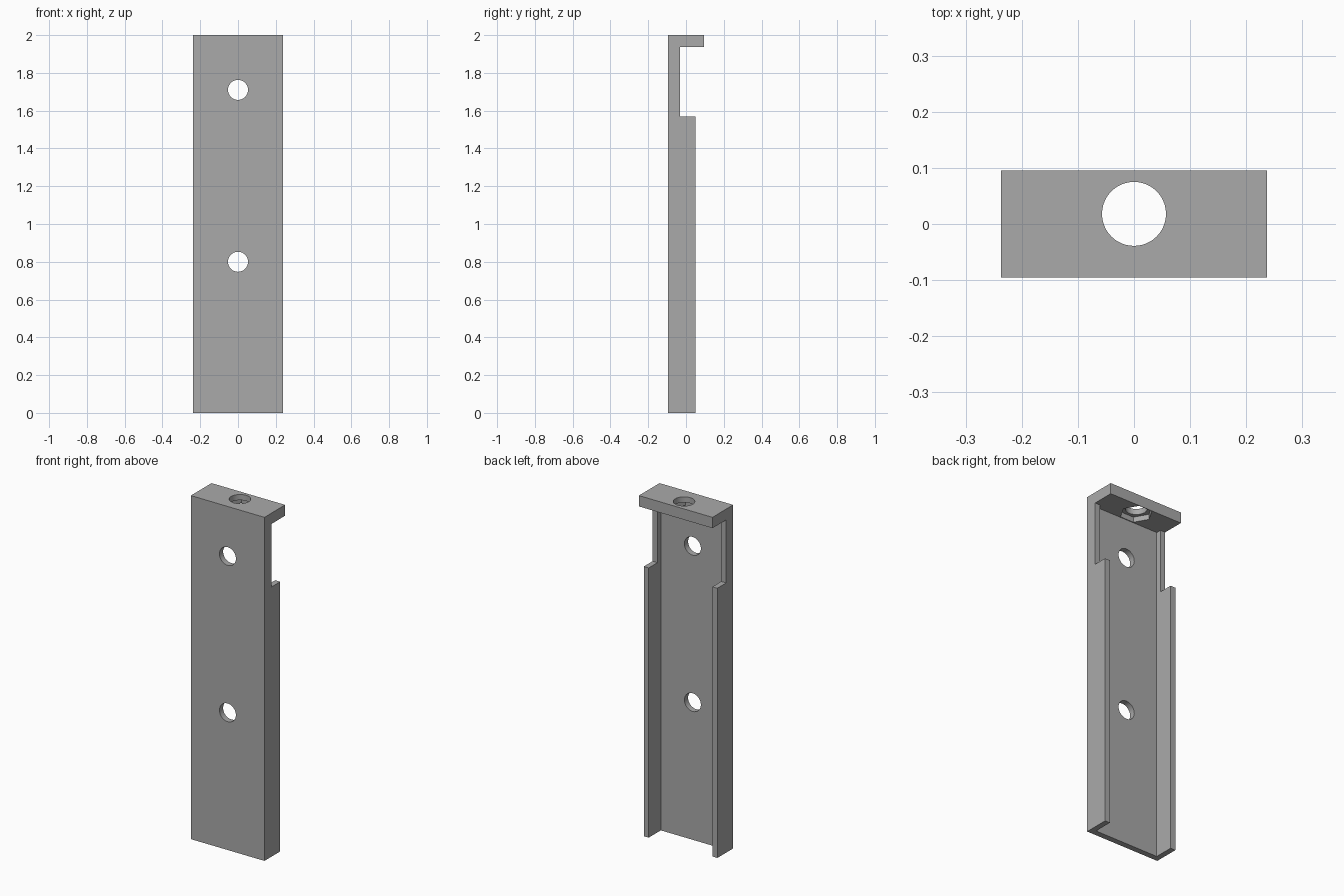
import bpy, bmesh, math
from mathutils import Matrix

cube = bpy.data.objects.get("Cube")
if cube:
    bpy.data.objects.remove(cube, do_unlink=True)

grey = bpy.data.materials.new("plain grey")
grey.use_nodes = True
colour = (0.4, 0.4, 0.4, 1)
grey.diffuse_color = colour
grey.node_tree.nodes["Principled BSDF"].inputs["Base Color"].default_value = colour

HALF_W, FRONT, BACK, TOP = 0.237, -0.095, 0.095, 2.0
WALL, LEDGE = 0.032, 1.937          # wall thickness, underside of the top ledge
HOLE_Y = 0.018                      # centre line of the ledge hole


def finish(name, bm):
    bmesh.ops.recalc_face_normals(bm, faces=bm.faces)
    mesh = bpy.data.meshes.new(name)
    bm.to_mesh(mesh)
    bm.free()
    mesh.materials.append(grey)
    obj = bpy.data.objects.new(name, mesh)
    bpy.context.collection.objects.link(obj)
    return obj


def extrude_profile(name, profile, half_width):
    """Extrude a (y, z) outline along x."""
    bm = bmesh.new()
    face = bm.faces.new([bm.verts.new((-half_width, y, z)) for y, z in profile])
    geom = bmesh.ops.extrude_face_region(bm, geom=[face])["geom"]
    verts = [v for v in geom if isinstance(v, bmesh.types.BMVert)]
    bmesh.ops.translate(bm, verts=verts, vec=(2 * half_width, 0, 0))
    return finish(name, bm)


def prism(name, sides, radius, depth, centre, axis="Z"):
    bm = bmesh.new()
    bmesh.ops.create_cone(bm, cap_ends=True, segments=sides,
                          radius1=radius, radius2=radius, depth=depth)
    # Point a corner along x
    corner = max(bm.verts, key=lambda v: v.co.x)
    turn = Matrix.Rotation(-math.atan2(corner.co.y, corner.co.x), 4, "Z")
    tilt = Matrix.Rotation(math.pi / 2, 4, "X") if axis == "Y" else Matrix()
    bm.transform(Matrix.Translation(centre) @ tilt @ turn)
    return finish(name, bm)


# Bracket body: stepped side walls with an overhanging top ledge
bracket = extrude_profile("channel_bracket", [
    (FRONT, 0), (0.05, 0), (0.05, 1.57), (FRONT + 2 * WALL, 1.57),
    (FRONT + 2 * WALL, LEDGE), (BACK, LEDGE), (BACK, TOP), (FRONT, TOP)], HALF_W)

# Channel between the side walls, screw holes, ledge hole and nut pocket
inner = FRONT + WALL + 0.002
cutters = [
    extrude_profile("channel_cutter", [(inner, -0.1), (0.2, -0.1), (0.2, LEDGE),
                                       (inner, LEDGE)], HALF_W - WALL),
    prism("lower_screw_cutter", 48, 0.053, 0.2, (0, FRONT, 0.80), "Y"),
    prism("upper_screw_cutter", 48, 0.053, 0.2, (0, FRONT, 1.71), "Y"),
    prism("ledge_hole_cutter", 48, 0.057, 0.2, (0, HOLE_Y, TOP)),
    prism("nut_pocket_cutter", 6, 0.086, 0.06, (0, HOLE_Y, LEDGE)),
]
bpy.context.view_layer.objects.active = bracket
for cutter in cutters:
    cut = bracket.modifiers.new(cutter.name, "BOOLEAN")
    cut.operation, cut.solver, cut.object = "DIFFERENCE", "EXACT", cutter
    bpy.ops.object.modifier_apply(modifier=cut.name)
    bpy.data.objects.remove(cutter, do_unlink=True)

# Smooth hole walls, crisp edges elsewhere
bpy.ops.object.select_all(action="DESELECT")
bracket.select_set(True)
bpy.ops.object.shade_smooth_by_angle(angle=math.radians(30))
